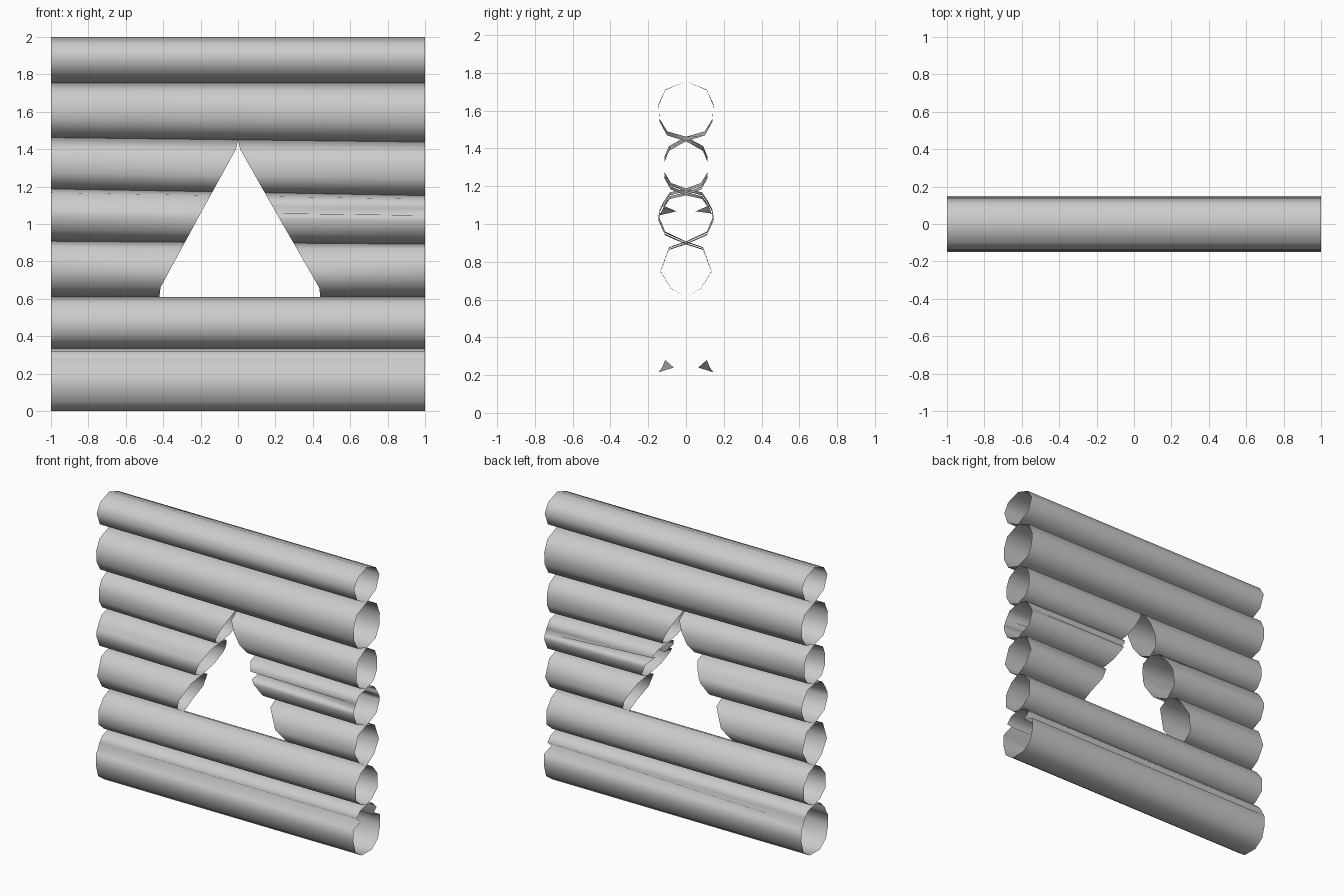
import bpy
import bmesh

cube = bpy.data.objects.get("Cube")
if cube:
    bpy.data.objects.remove(cube, do_unlink=True)

grey = bpy.data.materials.new("weathered grey")
grey.use_nodes = True
grey.diffuse_color = (0.6, 0.6, 0.6, 1)
grey.node_tree.nodes["Principled BSDF"].inputs["Base Color"].default_value = (0.6, 0.6, 0.6, 1)

APEX, SILL, LEFT, RIGHT = 1.42, 0.65, -0.42, 0.44


def window_edge(z, corner):
    """x of the triangular opening's edge at height z."""
    return corner * min(1, max(0, (APEX - z) / (APEX - SILL)))


def build_piece(name, half, tilt, start, end, dent_end=None):
    """Open tube mirrored front to back; start and end give x at a height."""
    ring = half + [(-p[0],) + p[1:] for p in reversed(half[1:-1])]
    low, high = half[0][1], half[-1][1]
    bm = bmesh.new()
    rings = []
    for which, x_at in (("start", start), ("end", end)):
        verts = []
        for y, z, *pinch in ring:
            x = x_at(z)
            if pinch and which == dent_end:
                y = pinch[0] if y > 0 else -pinch[0]
            t = (z - low) / (high - low)
            slope = tilt[0] * (1 - t) + tilt[1] * t
            verts.append(bm.verts.new((x, y, z - slope * x)))
        rings.append(verts)
    a, b = rings
    n = len(a)
    for i in range(n):
        j = (i + 1) % n
        bm.faces.new((a[i], a[j], b[j], b[i]))
    bmesh.ops.recalc_face_normals(bm, faces=bm.faces)
    for f in bm.faces:
        f.smooth = True
    mesh = bpy.data.meshes.new(name)
    bm.to_mesh(mesh)
    bm.free()
    mesh.materials.append(grey)
    obj = bpy.data.objects.new(name, mesh)
    bpy.context.collection.objects.link(obj)


# Half outlines (y, z) from bottom to top; a third value is the dented y
logs = [
    ("bottom_log", (0, 0), False, "end",
     [(0, 0), (.055, 0), (.125, .05), (.15, .14), (.145, .215),
      (.127, .24, .065), (.11, .28), (.07, .32), (0, .335)]),
    ("second_log", (0, 0), False, None,
     [(0, .335), (.055, .355), (.12, .41), (.12, .51), (.065, .58), (0, .61)]),
    ("third_log", (0, .008), True, None,
     [(0, .61), (.08, .66), (.135, .75), (.09, .87), (0, .9)]),
    ("fourth_log", (.008, .018), True, "start",
     [(0, .9), (.11, .95), (.145, 1.03), (.14, 1.06),
      (.135, 1.07, .05), (.12, 1.1), (.085, 1.15), (0, 1.17)]),
    ("fifth_log", (.018, .012), True, None,
     [(0, 1.17), (.08, 1.2), (.115, 1.26), (.115, 1.34), (.09, 1.4), (0, 1.45)]),
    ("sixth_log", (.012, 0), False, None,
     [(0, 1.45), (.1, 1.48), (.14, 1.55), (.145, 1.63), (.11, 1.71), (0, 1.755)]),
    ("top_log", (0, 0), False, None,
     [(0, 1.755), (.105, 1.81), (.14, 1.9), (.1, 1.965), (0, 2)]),
]

for name, tilt, split, dent, half in logs:
    if split:
        # Logs either side of the triangular opening
        build_piece(name + "_right", half, tilt, lambda z: -1, lambda z: window_edge(z, LEFT))
        build_piece(name + "_left", half, tilt, lambda z: window_edge(z, RIGHT), lambda z: 1, dent)
    else:
        build_piece(name, half, tilt, lambda z: -1, lambda z: 1, dent)
